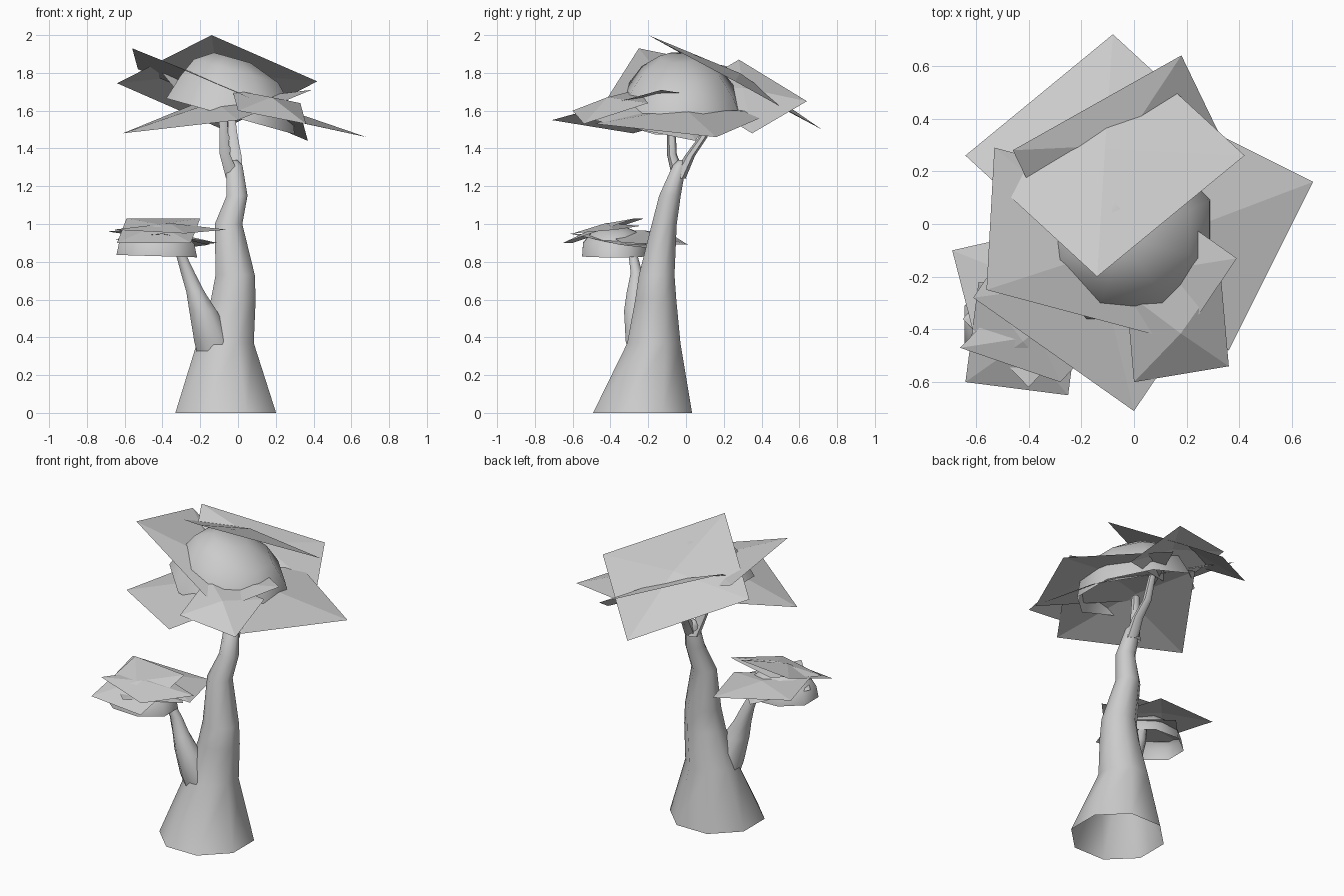
import bpy, bmesh, math
from mathutils import Vector

cube = bpy.data.objects.get("Cube")
if cube:
    bpy.data.objects.remove(cube, do_unlink=True)

grey = bpy.data.materials.new("plain grey")
grey.use_nodes = True
colour = (0.6, 0.6, 0.6, 1)
grey.diffuse_color = colour
grey.node_tree.nodes["Principled BSDF"].inputs["Base Color"].default_value = colour


def finish(name, bm, angle=None):
    mesh = bpy.data.meshes.new(name)
    bm.to_mesh(mesh)
    bm.free()
    mesh.materials.append(grey)
    obj = bpy.data.objects.new(name, mesh)
    bpy.context.collection.objects.link(obj)
    if angle:
        bpy.ops.object.select_all(action='DESELECT')
        obj.select_set(True)
        bpy.context.view_layer.objects.active = obj
        bpy.ops.object.shade_smooth_by_angle(angle=math.radians(angle))
    return obj


def loft(name, rings, sides=8, shear=0.0, angle=60):
    """Skin elliptical rings (x, y, z, x radius, y radius), open below, capped on top."""
    bm = bmesh.new()
    loops = []
    for x, y, z, rx, ry in rings:
        loop = []
        for i in range(sides):
            a = math.tau * (i + 0.5) / sides
            dx = rx * math.cos(a) * 1.05
            loop.append(bm.verts.new((x + dx, y + ry * math.sin(a) * 1.05, z + shear * dx)))
        loops.append(loop)
    for low, high in zip(loops, loops[1:]):
        for i in range(sides):
            j = (i + 1) % sides
            bm.faces.new((low[i], low[j], high[j], high[i]))
    bm.faces.new(loops[-1])
    return finish(name, bm, angle)


def leaf_card(name, a, b, c, lift):
    """Parallelogram leaf from three corners, creased at a raised centre."""
    a, b, c = Vector(a), Vector(b), Vector(c)
    corners = [a, b, c, a + c - b]
    normal = (b - a).cross(c - b).normalized()
    if normal.z < 0:
        normal.negate()
        corners.reverse()
    bm = bmesh.new()
    centre = bm.verts.new((a + c) / 2 + normal * lift)
    rim = [bm.verts.new(p) for p in corners]
    for i in range(4):
        bm.faces.new((rim[i], rim[(i + 1) % 4], centre))
    return finish(name, bm)


# Trunk, open at the foot
loft("trunk", [
    (-0.065, -0.23, 0, 0.275, 0.27),
    (-0.067, -0.17, 0.37, 0.155, 0.145),
    (-0.025, -0.16, 0.6, 0.122, 0.112),
    (-0.015, -0.155, 0.73, 0.107, 0.097),
    (-0.05, -0.115, 1.0, 0.075, 0.068),
    (-0.005, -0.085, 1.15, 0.057, 0.059),
    (-0.02, -0.035, 1.31, 0.045, 0.036),
    (-0.025, -0.025, 1.34, 0.02, 0.015)])

# Branches
loft("side_branch", [
    (-0.1, -0.19, 0.24, 0.1, 0.1),
    (-0.13, -0.23, 0.38, 0.105, 0.092),
    (-0.185, -0.26, 0.54, 0.075, 0.07),
    (-0.225, -0.265, 0.64, 0.05, 0.05),
    (-0.265, -0.262, 0.74, 0.038, 0.032),
    (-0.31, -0.285, 0.86, 0.025, 0.022)])
loft("front_fork", [
    (-0.025, -0.035, 1.24, 0.042, 0.036),
    (-0.07, -0.075, 1.37, 0.03, 0.025),
    (-0.08, -0.08, 1.58, 0.022, 0.02)], sides=6)
loft("back_fork", [
    (-0.01, -0.04, 1.24, 0.04, 0.036),
    (-0.01, 0.02, 1.36, 0.032, 0.026),
    (-0.025, 0.09, 1.46, 0.026, 0.022),
    (-0.04, 0.12, 1.62, 0.02, 0.02)], sides=6)

# Leaf domes
loft("upper_dome", [
    (-0.04, -0.03, 1.57, 0.35, 0.34),
    (-0.01, -0.03, 1.7, 0.305, 0.29),
    (-0.01, -0.03, 1.81, 0.23, 0.21),
    (-0.03, -0.04, 1.88, 0.1, 0.1)], shear=-0.28)
loft("lower_dome", [
    (-0.43, -0.38, 0.83, 0.22, 0.175),
    (-0.43, -0.38, 0.9, 0.205, 0.17),
    (-0.43, -0.38, 0.96, 0.14, 0.12),
    (-0.43, -0.38, 0.985, 0.06, 0.06)], shear=-0.03)

# Large leaf cards around the crown
crown = {
    "top": ((-0.14, -0.2, 2.0), (0.42, 0.26, 1.755), (-0.08, 0.72, 1.5)),
    "back": ((-0.46, 0.28, 1.87), (0.18, 0.64, 1.65), (0.32, 0.35, 1.48)),
    "left": ((-0.56, -0.25, 1.93), (0.34, -0.49, 1.55), (0.37, 0.05, 1.44)),
    "right": ((0.68, 0.16, 1.46), (0.36, -0.48, 1.53), (-0.24, -0.18, 1.66)),
    "front": ((-0.61, -0.28, 1.48), (0, -0.71, 1.55), (0.39, -0.13, 1.71)),
    "corner": ((0, -0.6, 1.6), (0.36, -0.54, 1.53), (0.33, -0.2, 1.64)),
}
for side, corners in crown.items():
    leaf_card(f"crown_leaf_{side}", *corners, lift=0.055)

# Small leaf cards around the side tuft
tuft = {
    "front": ((-0.64, -0.6, 0.9), (-0.25, -0.65, 0.9), (-0.2, -0.27, 1.03)),
    "back": ((-0.6, -0.45, 0.97), (-0.69, -0.1, 0.96), (-0.2, 0.01, 0.89)),
    "top": ((-0.66, -0.47, 0.97), (-0.28, -0.6, 0.95), (-0.06, -0.37, 0.97)),
    "low": ((-0.65, -0.36, 0.92), (-0.4, -0.62, 0.95), (-0.15, -0.35, 0.89)),
}
for side, corners in tuft.items():
    leaf_card(f"tuft_leaf_{side}", *corners, lift=0.035)
